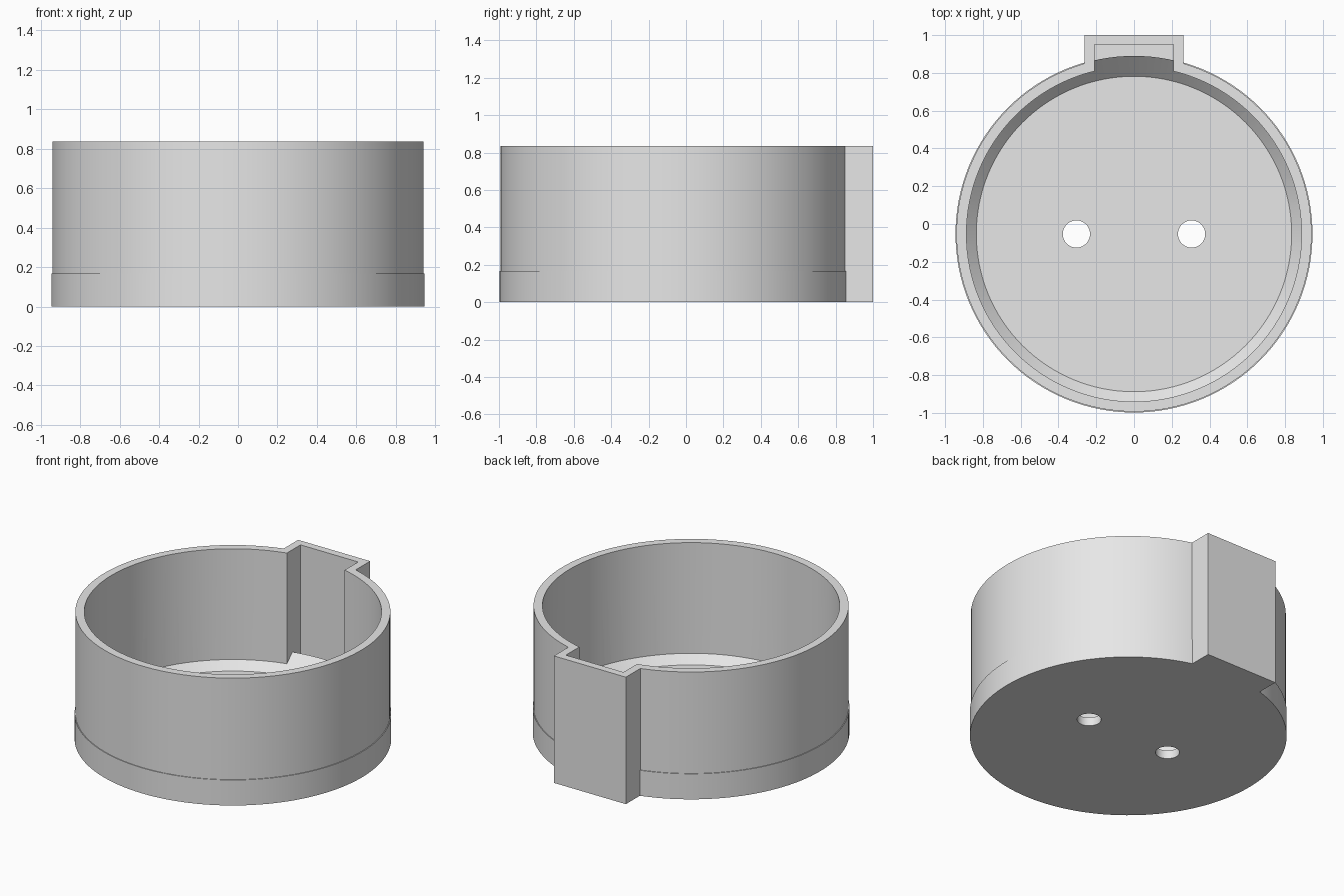
import bpy, bmesh, math
from mathutils import Matrix

if "Cube" in bpy.data.objects:
    bpy.data.objects.remove(bpy.data.objects["Cube"])

CY = -0.053      # y of the round body's axis
SEG = 128
TOP = 0.836
FLOOR = 0.055

grey = bpy.data.materials.new("plain_grey")
grey.diffuse_color = (0.8, 0.8, 0.8, 1)
grey.use_nodes = True
grey.node_tree.nodes["Principled BSDF"].inputs["Base Color"].default_value = grey.diffuse_color


def finish(name, bm):
    bmesh.ops.recalc_face_normals(bm, faces=bm.faces)
    me = bpy.data.meshes.new(name)
    bm.to_mesh(me)
    bm.free()
    me.materials.append(grey)
    ob = bpy.data.objects.new(name, me)
    bpy.context.collection.objects.link(ob)
    return ob


def cylinder(name, r, z0, z1, x=0, seg=SEG):
    bm = bmesh.new()
    bmesh.ops.create_cone(bm, cap_ends=True, segments=seg, radius1=r, radius2=r, depth=z1 - z0,
                          matrix=Matrix.Translation((x, CY, (z0 + z1) / 2)))
    return finish(name, bm)


def box(name, hx, y0, y1, z0, z1):
    bm = bmesh.new()
    bmesh.ops.create_cube(bm, size=1, matrix=Matrix.Translation((0, (y0 + y1) / 2, (z0 + z1) / 2))
                          @ Matrix.Diagonal((2 * hx, y1 - y0, z1 - z0, 1)))
    return finish(name, bm)


def ring(name, profile):
    """Closed (radius, z) profile swept around the body's axis."""
    bm = bmesh.new()
    loops = []
    for i in range(SEG):
        a = 2 * math.pi * i / SEG
        loops.append([bm.verts.new((r * math.sin(a), CY + r * math.cos(a), z)) for r, z in profile])
    n = len(profile)
    for i in range(SEG):
        p, q = loops[i], loops[(i + 1) % SEG]
        for j in range(n):
            k = (j + 1) % n
            bm.faces.new((p[j], p[k], q[k], q[j]))
    return finish(name, bm)


def combine(target, tool, operation):
    mod = target.modifiers.new(operation.lower(), 'BOOLEAN')
    mod.operation = operation
    mod.solver = 'EXACT'
    mod.object = tool
    bpy.context.view_layer.objects.active = target
    bpy.ops.object.modifier_apply(modifier=mod.name)
    bpy.data.objects.remove(tool, do_unlink=True)


# Outer body: slightly wider base band, upper wall, square tab at the back
cup = cylinder("round_cup", 0.945, 0, 0.168)
combine(cup, cylinder("upper_wall", 0.940, 0.08, TOP), 'UNION')
combine(cup, box("back_tab", 0.262, 0.5, 1.0, 0, TOP), 'UNION')

# Hollow interior and the slot inside the tab
combine(cup, cylinder("interior", 0.887, FLOOR, 1.2), 'DIFFERENCE')
combine(cup, box("tab_slot", 0.21, 0.5, 0.95, FLOOR, 1.2), 'DIFFERENCE')

# Sloped rim around the floor, rising to a ridge across the slot
combine(cup, ring("floor_slope", [(0.81, 0.03), (0.943, 0.163), (0.943, 0.03)]), 'UNION')

# Two holes through the floor
for x in (-0.305, 0.305):
    combine(cup, cylinder("floor_hole", 0.072, -0.2, 0.3, x, 48), 'DIFFERENCE')

bpy.ops.object.select_all(action='DESELECT')
cup.select_set(True)
bpy.context.view_layer.objects.active = cup
bpy.ops.object.shade_smooth_by_angle(angle=math.radians(30))
